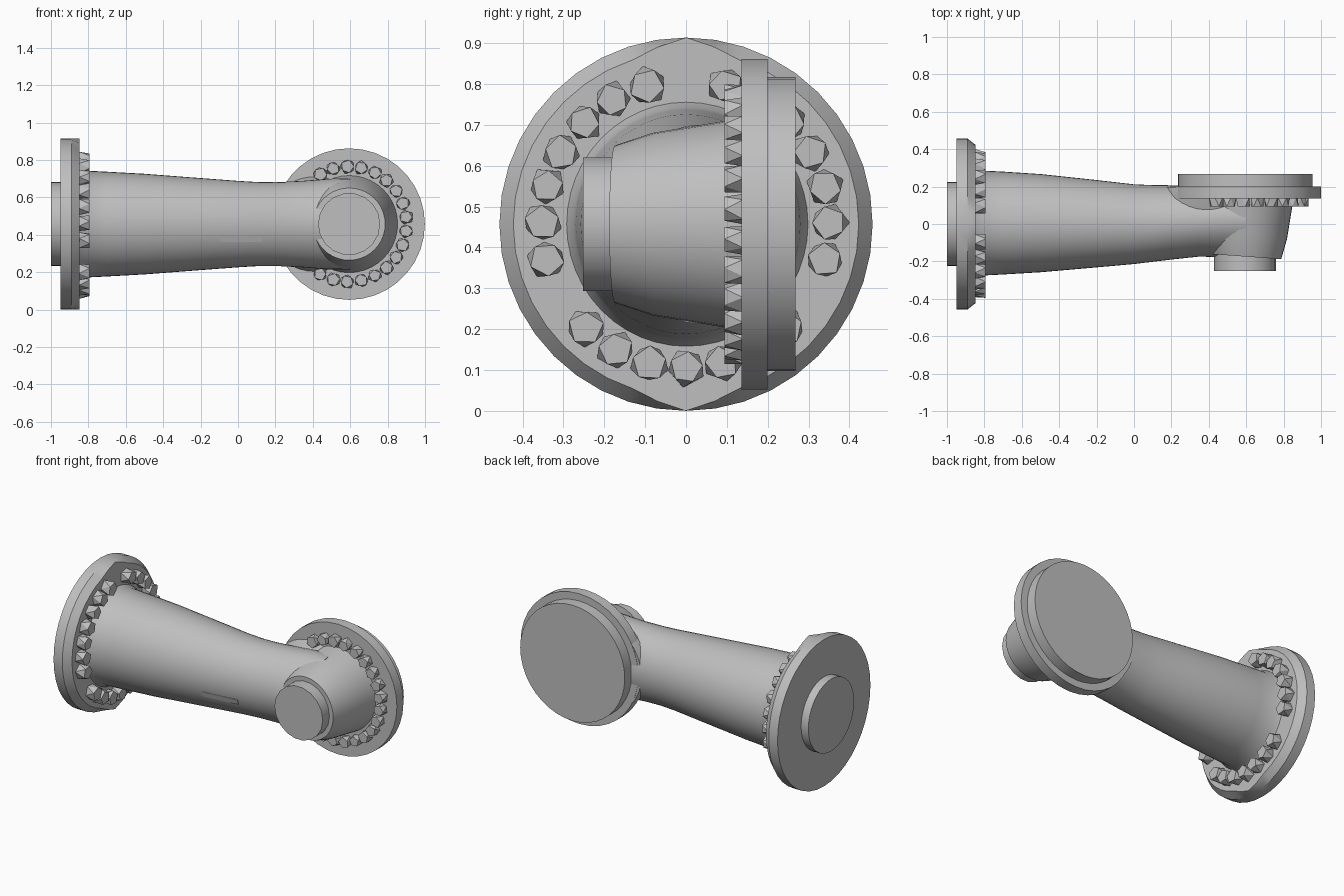
import bpy
import bmesh
import math
import random
from mathutils import Vector

random.seed(4)
if "Cube" in bpy.data.objects:
    bpy.data.objects.remove(bpy.data.objects["Cube"], do_unlink=True)

grey = bpy.data.materials.new("cast_grey")
grey.use_nodes = True
grey.diffuse_color = (0.52, 0.52, 0.52, 1)
grey.node_tree.nodes["Principled BSDF"].inputs["Base Color"].default_value = grey.diffuse_color

CZ = 0.457   # height of the pipe axis
EX = 0.594   # x of the elbow axis


def finish(name, bm, smooth=True):
    bmesh.ops.recalc_face_normals(bm, faces=bm.faces)
    mesh = bpy.data.meshes.new(name)
    bm.to_mesh(mesh)
    bm.free()
    mesh.materials.append(grey)
    ob = bpy.data.objects.new(name, mesh)
    bpy.context.collection.objects.link(ob)
    if smooth:
        bpy.ops.object.select_all(action='DESELECT')
        ob.select_set(True)
        bpy.context.view_layer.objects.active = ob
        bpy.ops.object.shade_smooth_by_angle(angle=math.radians(30))


def loft(bm, rings):
    """Skin a list of point rings and cap both ends."""
    rows = [[bm.verts.new(p) for p in ring] for ring in rings]
    n = len(rows[0])
    for a, b in zip(rows, rows[1:]):
        for i in range(n):
            j = (i + 1) % n
            bm.faces.new((a[i], a[j], b[j], b[i]))
    bm.faces.new(rows[0])
    bm.faces.new(rows[-1])


def circle(sides):
    return [math.tau * i / sides for i in range(sides)]


def on_x(x, r, a):
    return Vector((x, r * math.cos(a), CZ + r * math.sin(a)))


def on_y(y, r, a):
    return Vector((EX + r * math.cos(a), y, CZ + r * math.sin(a)))


def turned(name, place, profile, sides):
    """Revolve (position, radius) pairs; either may depend on the angle."""
    bm = bmesh.new()
    loft(bm, [[place(*(v(a) if callable(v) else v for v in pair), a) for a in circle(sides)]
              for pair in profile])
    finish(name, bm)


def chamfered_rim(a):
    """Flange rim cut back except at its top and bottom points."""
    return 0.457 - 0.034 * min(1, abs(math.cos(a)) / 0.3)


def sloped_end(a):
    """Elbow end that sinks into the pipe on the inner side."""
    return -0.174 - 0.014 * math.cos(a)


def bolts(name, place, base, top, ring, size, degrees):
    """Rough five-sided studs whose crown is twisted against the foot."""
    bm = bmesh.new()
    for d in degrees:
        a = math.radians(d)
        foot, head = place(base, ring, a), place(top, ring, a)
        axis = (head - foot).normalized()
        u = axis.orthogonal().normalized()
        v = axis.cross(u)
        turn = random.uniform(0, math.tau)

        def polygon(centre, start, radius):
            return [bm.verts.new(centre + (u * math.cos(b + start) + v * math.sin(b + start))
                                 * radius * random.uniform(0.9, 1.1)) for b in circle(5)]
        low = polygon(foot, turn, size)
        high = polygon(head, turn + math.pi / 5, size * 0.9)
        bm.faces.new(high)
        for i in range(5):
            j = (i + 1) % 5
            bm.faces.new((low[i], low[j], high[i]))
            bm.faces.new((low[j], high[j], high[i]))
    finish(name, bm, smooth=False)


# Large flange and its rear hub
turned("large_flange", on_x,
       [(-0.95, 0.457), (-0.89, 0.457), (-0.847, chamfered_rim)], 40)
turned("rear_hub", on_x, [(-1.0, 0.225), (-0.94, 0.225)], 36)

# Three groups of bolts on the large flange
bolts("large_flange_bolts", on_x, -0.85, -0.793, 0.352, 0.045,
      [mid + 14.7 * k for mid in (30, 150, 270) for k in range(-3, 4)])

# Tapering pipe: x, back reach, front reach, half height, extra height towards the back
sections = [(-0.86, 0.305, 0.3, 0.305, 0), (-0.82, 0.286, 0.276, 0.286, 0),
            (-0.7, 0.28, 0.27, 0.28, 0), (-0.5, 0.267, 0.258, 0.269, 0),
            (-0.2, 0.235, 0.232, 0.246, 0), (0.0, 0.212, 0.214, 0.231, 0),
            (0.1, 0.208, 0.202, 0.223, 0.004), (0.2, 0.207, 0.19, 0.214, 0.02),
            (0.35, 0.205, 0.174, 0.205, 0.05), (0.48, 0.2, 0.178, 0.202, 0.075),
            (0.6, 0.2, 0.184, 0.2, 0.08)]
bm = bmesh.new()
loft(bm, [[(x, (back if math.cos(a) > 0 else front) * math.cos(a),
            CZ + (h + extra * (1 + math.cos(a)) / 2) * math.sin(a)) for a in circle(48)]
          for x, back, front, h, extra in sections])
finish("pipe", bm)

# Flared blend from the pipe into the small flange: y, centre x, half width, half height
bm = bmesh.new()
loft(bm, [[(cx + rx * math.cos(a), y, CZ + rz * math.sin(a)) for a in circle(40)]
          for y, cx, rx, rz in ((-0.06, 0.43, 0.28, 0.19), (0.06, 0.42, 0.28, 0.22),
                                (0.14, 0.41, 0.26, 0.255), (0.198, 0.4, 0.23, 0.265))])
finish("elbow_blend", bm)

# Elbow body, end cap, small flange and its hub
turned("elbow_body", on_y,
       [(sloped_end, 0.193), (-0.08, 0.224), (0.06, 0.247), (0.15, 0.262)], 40)
turned("end_cap", on_y, [(-0.252, 0.166), (-0.13, 0.166)], 18)
turned("small_flange", on_y, [(0.136, 0.405), (0.2, 0.405)], 36)
turned("small_flange_hub", on_y, [(0.19, 0.36), (0.268, 0.36)], 40)

# Bolts around the open side of the small flange
bolts("small_flange_bolts", on_y, 0.14, 0.094, 0.308, 0.037,
      [-120 + 240 * k / 17 for k in range(18)])

# Thin plate lying on the front of the pipe: x, outer top y, outer bottom y
bm = bmesh.new()
loft(bm, [[(x, y_top, 0.392), (x, y_low, 0.36), (x, y_low + 0.009, 0.36),
           (x, y_top + 0.009, 0.392)]
          for x, y_top, y_low in ((-0.1, -0.217, -0.207), (0.13, -0.193, -0.184))])
finish("pipe_plate", bm, smooth=False)
